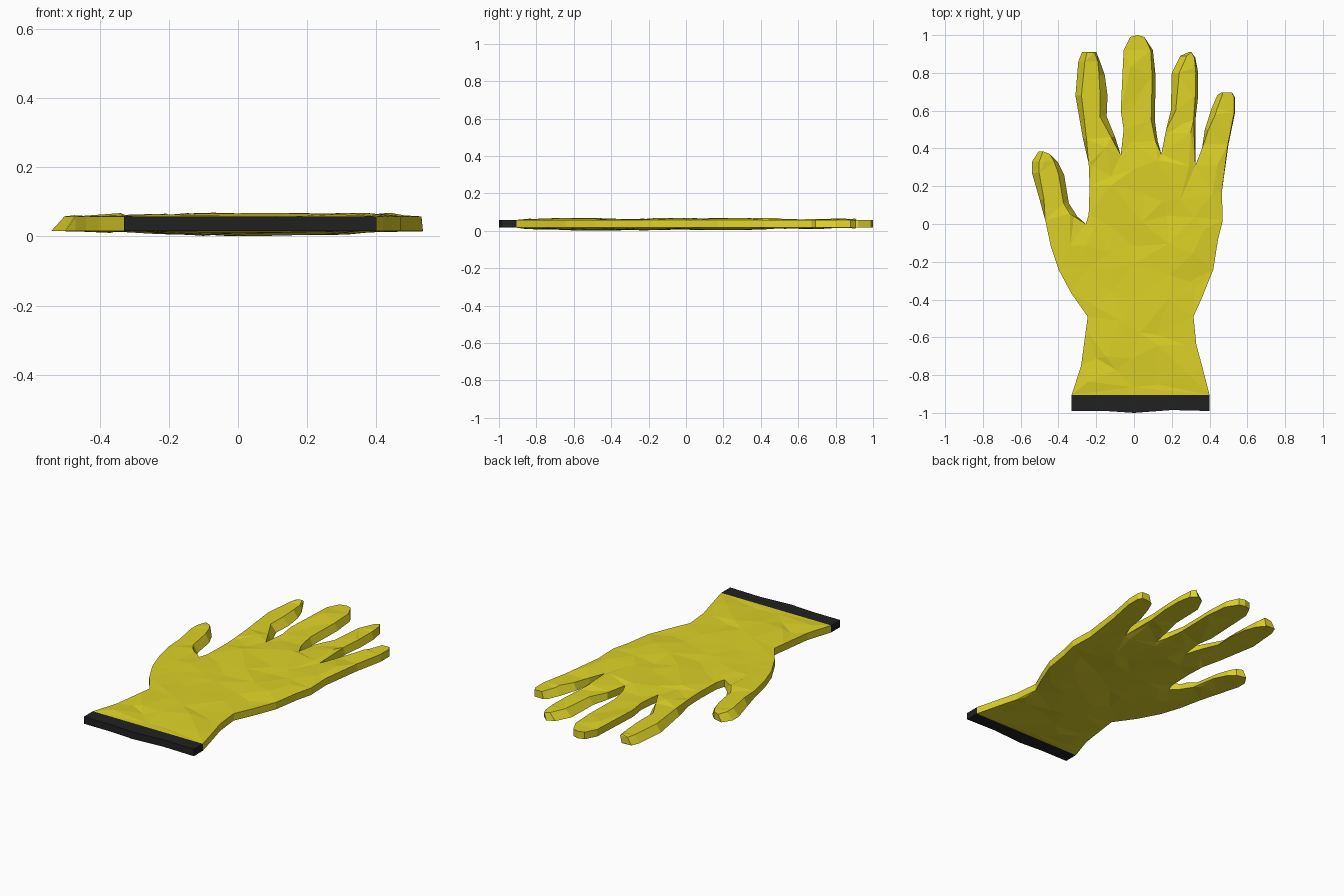
import bpy, bmesh, math, random
from mathutils import Vector
from mathutils.geometry import delaunay_2d_cdt

if "Cube" in bpy.data.objects:
    bpy.data.objects.remove(bpy.data.objects["Cube"])
random.seed(4)

TOP, BOTTOM = 0.058, 0.016      # heights of the outer rims


def make_material(name, colour):
    mat = bpy.data.materials.new(name)
    mat.use_nodes = True
    mat.diffuse_color = colour
    mat.node_tree.nodes["Principled BSDF"].inputs["Base Color"].default_value = colour
    return mat


def inside(p, outline):
    hit = False
    for a, b in zip(outline, outline[1:] + outline[:1]):
        if (a.y > p.y) != (b.y > p.y) and p.x < a.x + (p.y - a.y) * (b.x - a.x) / (b.y - a.y):
            hit = not hit
    return hit


def add_sheet(bm, outline, height, inner, upward):
    """Triangulated sheet over an outline; returns its rim vertices in order."""
    n = len(outline)
    points = outline + [p for p in inner if inside(p, outline)]
    edges = [(i, (i + 1) % n) for i in range(n)]
    co, _, tris, origin, _, _ = delaunay_2d_cdt(points, edges, [], 1, 1e-5)
    rim, verts = {}, []
    for p, ids in zip(co, origin):
        on_rim = any(i < n for i in ids)
        v = bm.verts.new((p.x, p.y, height(p, on_rim)))
        verts.append(v)
        rim.update({i: v for i in ids if i < n})
    for tri in tris:
        face = bm.faces.new([verts[i] for i in tri])
        face.normal_update()
        if (face.normal.z > 0) != upward:
            face.normal_flip()
    return [rim[i] for i in range(n)]


def build_slab(name, upper, lower, top, bottom, inner, mat):
    """Two sheets joined by side walls; the closing edge stays open as a seam."""
    bm = bmesh.new()
    a = add_sheet(bm, upper, top, inner, True)
    b = add_sheet(bm, lower, bottom, inner, False)
    for i in range(len(a) - 1):
        bm.faces.new((a[i], a[i + 1], b[i + 1], b[i]))
    bmesh.ops.recalc_face_normals(bm, faces=bm.faces[:])
    mesh = bpy.data.meshes.new(name)
    bm.to_mesh(mesh)
    bm.free()
    mesh.materials.append(mat)
    obj = bpy.data.objects.new(name, mesh)
    bpy.context.collection.objects.link(obj)
    return obj


# Outline in hundredths, clockwise from the wrist: (left slant, right slant, points)
wrist_right = (0, 0, [(-33, -90.5), (-28, -75), (-24.5, -49), (-33, -37), (-40, -24), (-44, -12)])
thumb = (4, 3, [(-47, 2), (-50, 13), (-54, 27), (-54, 33), (-50.5, 38.5), (-44.5, 37),
                (-40.5, 33), (-37, 26), (-34.5, 11), (-30, 4), (-25.5, 0)])
palm_side = (0, 0, [(-24, 5), (-23.5, 20)])
index_finger = (3.5, 4, [(-24, 32), (-27, 45), (-31, 68), (-29.5, 86), (-27.5, 91), (-21, 91),
                         (-18, 86), (-15.5, 79), (-14, 68), (-14.5, 57), (-10, 46), (-7, 36.5)])
middle_finger = (0, 2, [(-5.5, 50), (-7, 60), (-5.5, 92), (-2, 99), (2, 100), (5.5, 99),
                        (10, 92), (11.5, 78), (11, 55), (12.5, 44), (14.5, 37)])
ring_finger = (4, 1.5, [(17, 50), (19.5, 60), (20, 80), (24.5, 89), (29, 91), (32.5, 88),
                        (34, 80), (34, 68), (32.5, 55), (32.5, 31)])
little_finger = (3, 0.5, [(36, 40), (37.5, 50), (41, 61), (44, 68), (46, 69.5), (52, 69.5),
                          (53.5, 67), (53.5, 59), (50, 42), (46.5, 17)])
wrist_left = (0, 0, [(47, 2), (44.5, -8), (42, -24), (36, -39), (31.5, -49), (33, -64),
                     (36, -75), (40, -90.5)])

# Fingers slant inwards: the upper outline is narrower than the lower one
lower, upper = [], []
for left, right, pts in (wrist_right, thumb, palm_side, index_finger, middle_finger,
                         ring_finger, little_finger, wrist_left):
    for i, (x, y) in enumerate(pts):
        s = math.sin(math.tau * i / (len(pts) - 1))
        lower.append(Vector((x, y)) / 100)
        upper.append(Vector((x + s * (left if s > 0 else right), y)) / 100)

# Loose points that give the cloth its crumpled facets
creases = [Vector((-0.5 + 0.13 * i + random.uniform(-0.04, 0.04),
                   -0.82 + 0.14 * j + random.uniform(-0.05, 0.05)))
           for i in range(9) for j in range(13)]


def glove_top(p, on_rim):
    return TOP if on_rim else TOP + random.uniform(-0.004, 0.011)


def glove_bottom(p, on_rim):
    if on_rim:
        return BOTTOM
    sag = 0.008 * max(0, 1 - abs(p.x - 0.03) / 0.4) * (p.y < 0.4)
    return max(0, BOTTOM - sag + random.uniform(-0.009, 0.002))


yellow = make_material("glove yellow", (0.72, 0.64, 0.02, 1))
black = make_material("cuff black", (0.015, 0.015, 0.015, 1))

build_slab("glove", upper, lower, glove_top, glove_bottom, creases, yellow)

# Cuff band with a slightly wavy lower edge
band = [Vector(p) for p in ((0.40, -0.905), (0.40, -0.99), (0.2, -0.985), (0, -1),
                            (-0.15, -0.99), (-0.33, -0.99), (-0.33, -0.905))]
build_slab("cuff", band, band, lambda p, r: TOP, lambda p, r: BOTTOM, [], black)
